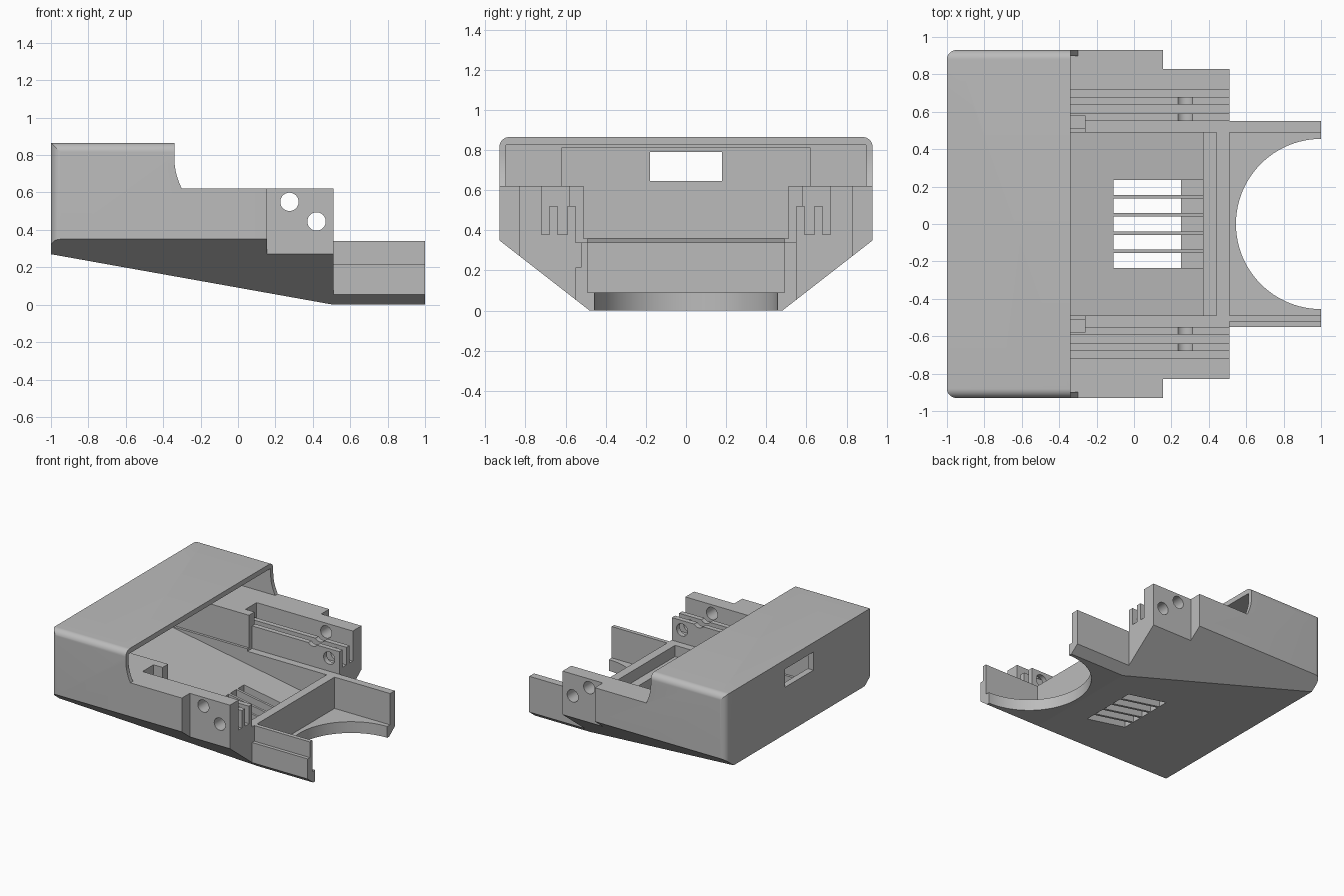
import bpy, bmesh
from math import sin, cos, pi, radians
from mathutils import Vector

default = bpy.data.objects.get("Cube")
if default:
    bpy.data.objects.remove(default, do_unlink=True)

grey = bpy.data.materials.new("light_grey")
grey.use_nodes = True
grey.diffuse_color = (0.5, 0.5, 0.5, 1)
grey.node_tree.nodes["Principled BSDF"].inputs["Base Color"].default_value = (0.5, 0.5, 0.5, 1)


def prism(name, points, axis, lo, hi):
    """Extrude a 2D outline along an axis; the outline uses the other two axes in order."""
    bm = bmesh.new()
    verts = []
    for p in points:
        co = list(p)
        co.insert(axis, lo)
        verts.append(bm.verts.new(co))
    face = bm.faces.new(verts)
    new = bmesh.ops.extrude_face_region(bm, geom=[face])["geom"]
    move = Vector((0, 0, 0))
    move[axis] = hi - lo
    bmesh.ops.translate(bm, vec=move, verts=[v for v in new if isinstance(v, bmesh.types.BMVert)])
    bmesh.ops.recalc_face_normals(bm, faces=bm.faces)
    mesh = bpy.data.meshes.new(name)
    bm.to_mesh(mesh)
    bm.free()
    mesh.materials.append(grey)
    obj = bpy.data.objects.new(name, mesh)
    bpy.context.collection.objects.link(obj)
    return obj


def arc(cx, cy, r, start, end, n):
    return [(cx + r * cos(radians(start + (end - start) * i / n)),
             cy + r * sin(radians(start + (end - start) * i / n))) for i in range(n + 1)]


def combine(cutter, operation="DIFFERENCE"):
    cutter.hide_render = True
    bpy.context.view_layer.objects.active = body
    mod = body.modifiers.new("cut", "BOOLEAN")
    mod.operation = operation
    mod.solver = "EXACT"
    mod.object = cutter
    bpy.ops.object.modifier_apply(modifier=mod.name)
    bpy.data.objects.remove(cutter, do_unlink=True)


def cut_box(x0, x1, y0, y1, z0, z1):
    combine(prism("box_cutter", [(x0, y0), (x1, y0), (x1, y1), (x0, y1)], 2, z0, z1))


# Side outline: sloped underside, low nose, deck, curved hood front
hood_curve = [(-0.34 + 0.04 * t * t, 0.78 - 0.16 * t) for t in [1 - i / 8 for i in range(9)]]
side = [(-1, 0.27), (0.51, 0), (1, 0), (1, 0.34), (0.51, 0.34), (0.51, 0.62)]
side += hood_curve + [(-0.34, 0.865), (-1, 0.865)]
body = prism("housing", side, 1, -1.1, 1.1)

# End outline: chamfered belly and rounded hood shoulders
half = [(0.48, 0), (0.93, 0.35)] + arc(0.88, 0.815, 0.05, 0, 90, 12)
end = half + [(-y, z) for y, z in reversed(half)]
combine(prism("end_profile", end, 0, -1.2, 1.2), "INTERSECT")

# Plan outline: stepped sides, rounded back corners, round nose opening
half = [(1, 0.55), (0.51, 0.55), (0.51, 0.83), (0.155, 0.83), (0.155, 0.93)]
half += arc(-0.95, 0.88, 0.05, 90, 180, 12)
nose = arc(1, 0, 0.455, 270, 90, 48)
plan = half + [(x, -y) for x, y in reversed(half)] + nose
combine(prism("plan_profile", plan, 2, -0.2, 1.2), "INTERSECT")

# Main tray with sloping floor and a ledge at the cross wall
tray = [(-0.95, 0.36), (0.37, 0.125), (0.37, 0.25), (0.44, 0.25), (0.44, 0.95),
        (-0.32, 0.95), (-0.32, 0.81), (-0.95, 0.81)]
combine(prism("tray_cutter", tray, 1, -0.49, 0.49))
cut_box(-0.95, -0.18, -0.51, 0.51, 0.36, 0.7)

# Low rims, nose compartment
cut_box(-0.26, 0.6, -0.55, 0.55, 0.34, 1)
cut_box(0.51, 1.1, -0.49, 0.49, 0.09, 1)

# Hood hollow and back window
cut_box(-0.95, -0.28, -0.62, 0.62, 0.62, 0.81)
cut_box(-0.6, -0.25, -0.897, 0.897, 0.62, 0.825)
cut_box(-1.1, -0.9, -0.18, 0.18, 0.645, 0.79)

# Rail ledges and their grooves on both sides
for s in (-1, 1):
    for x0, near, far, z in ((-0.26, 0.54, 0.72, 0.52), (-0.34, 0.58, 0.72, 0.52),
                             (-0.34, 0.59, 0.64, 0.38), (-0.34, 0.68, 0.72, 0.38)):
        y0, y1 = sorted((s * near, s * far))
        cut_box(x0, 0.6, y0, y1, z, 0.8)

# Cross holes through both side walls
for x, z in ((0.275, 0.55), (0.42, 0.445)):
    combine(prism("hole_cutter", arc(x, z, 0.049, 0, 352.5, 47), 1, -1.2, 1.2))

# Floor vents with shallow run-outs
for i in range(5):
    y = (i - 2) * 0.0975
    cut_box(-0.11, 0.25, y - 0.039, y + 0.039, -0.1, 0.3)
    cut_box(0.24, 0.37, y - 0.039, y + 0.039, 0.08, 0.24)

# Step along the outside of the right nose wall
cut_box(0.51, 1.1, -0.7, -0.522, 0.215, 0.5)

# Smooth only the rounded surfaces
bpy.ops.object.select_all(action="DESELECT")
body.select_set(True)
bpy.context.view_layer.objects.active = body
bpy.ops.object.shade_smooth_by_angle(angle=radians(9))
